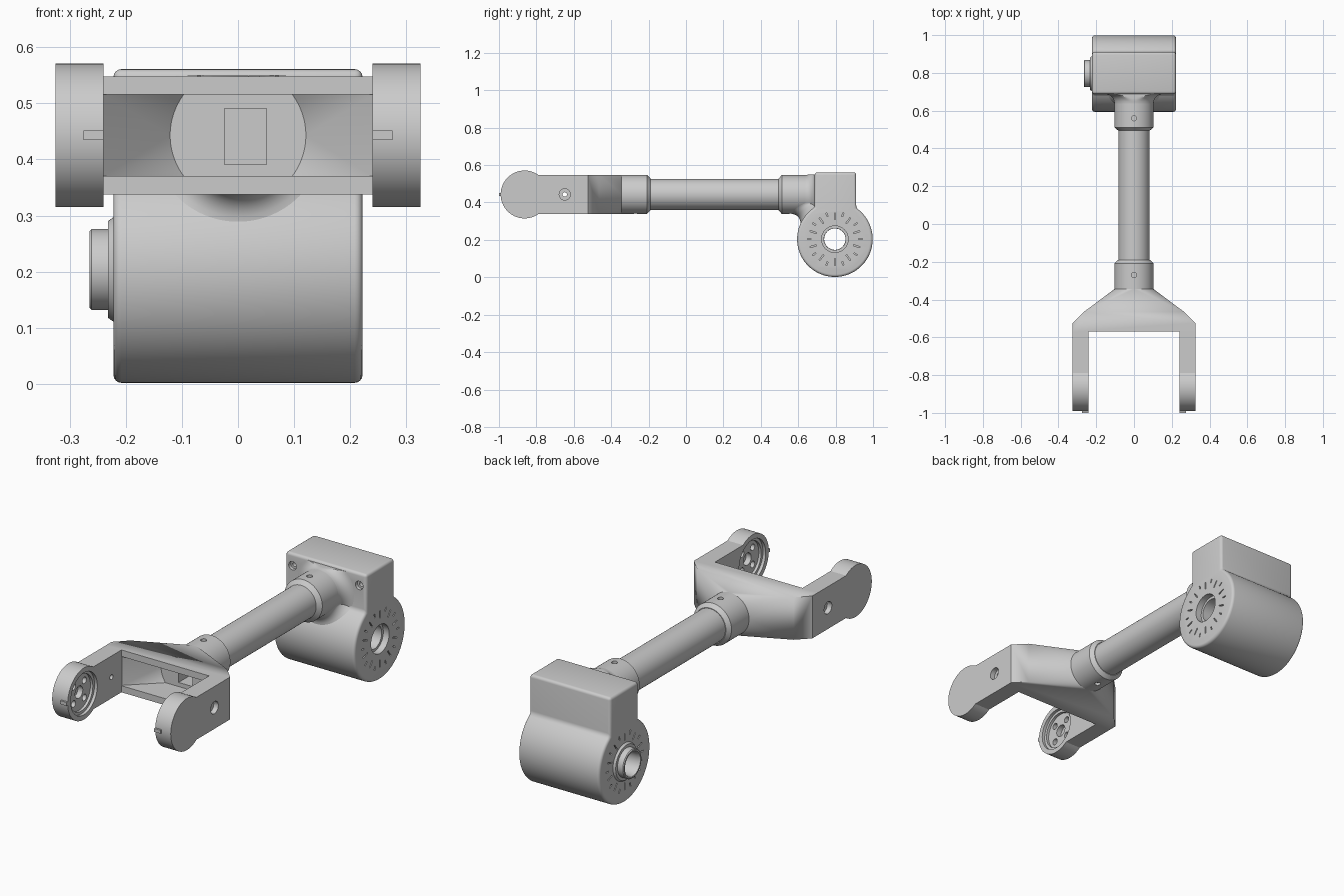
import bpy, bmesh
from math import sin, cos, pi, sqrt, asin, atan2, radians
from mathutils import Matrix, Vector

if "Cube" in bpy.data.objects:
    bpy.data.objects.remove(bpy.data.objects["Cube"])

CZ = 0.443            # height of the link axis
HY, HZ, HR = 0.796, 0.204, 0.202   # joint housing barrel centre and radius
LY = -0.863           # fork eye centre


def finish(name, bm):
    bmesh.ops.recalc_face_normals(bm, faces=bm.faces)
    me = bpy.data.meshes.new(name)
    bm.to_mesh(me)
    bm.free()
    ob = bpy.data.objects.new(name, me)
    bpy.context.collection.objects.link(ob)
    return ob


def apply(ob, kind, **props):
    m = ob.modifiers.new(kind, kind)
    for k, v in props.items():
        setattr(m, k, v)
    bpy.context.view_layer.objects.active = ob
    bpy.ops.object.modifier_apply(modifier=m.name)


def cut(ob, *cutters):
    for c in cutters:
        apply(ob, 'BOOLEAN', operation='DIFFERENCE', solver='EXACT', object=c)
        bpy.data.objects.remove(c)


def prism(name, yz, x0, x1):
    bm = bmesh.new()
    face = bm.faces.new([bm.verts.new((x0, y, z)) for y, z in yz])
    ext = bmesh.ops.extrude_face_region(bm, geom=[face])
    verts = [g for g in ext['geom'] if isinstance(g, bmesh.types.BMVert)]
    bmesh.ops.translate(bm, verts=verts, vec=(x1 - x0, 0, 0))
    return finish(name, bm)


def lathe(name, axis, c, profile, closed=False, n=64):
    """Revolve (radius, position) pairs around an axis line through c."""
    bm = bmesh.new()
    rings = []
    for r, a in profile:
        ring = []
        for i in range(n):
            u, v = r * cos(2 * pi * i / n), r * sin(2 * pi * i / n)
            p = {'X': (a, c[0] + u, c[1] + v),
                 'Y': (c[0] + u, a, c[1] + v),
                 'Z': (c[0] + u, c[1] + v, a)}[axis]
            ring.append(bm.verts.new(p))
        rings.append(ring)
    pairs = list(zip(rings, rings[1:])) + ([(rings[-1], rings[0])] if closed else [])
    for a, b in pairs:
        for i in range(n):
            j = (i + 1) % n
            bm.faces.new((a[i], a[j], b[j], b[i]))
    if not closed:
        bm.faces.new(rings[0])
        bm.faces.new(rings[-1])
    return finish(name, bm)


def boxes(name, mats):
    bm = bmesh.new()
    for m in mats:
        bmesh.ops.create_cube(bm, size=1, matrix=m)
    return finish(name, bm)


def box(center, size):
    return Matrix.Translation(center) @ Matrix.Diagonal((*size, 1))


def hull(name, pts):
    bm = bmesh.new()
    for p in pts:
        bm.verts.new(p)
    bmesh.ops.convex_hull(bm, input=bm.verts)
    bmesh.ops.dissolve_limit(bm, angle_limit=radians(0.5), verts=bm.verts, edges=bm.edges)
    return finish(name, bm)


def rect(y, w, h):
    return [(sx * w, y, CZ + sz * h) for sx in (-1, 1) for sz in (-1, 1)]


# Joint housing: barrel with a block on top
y0, y1, top = 0.688, 0.91, 0.561
a0 = pi - asin(sqrt(1 - ((HY - y0) / HR) ** 2))
a1 = asin(sqrt(1 - ((y1 - HY) / HR) ** 2)) + 2 * pi
arc = [a0 + (a1 - a0) * i / 72 for i in range(73)]
outline = [(HY + HR * cos(a), HZ + HR * sin(a)) for a in arc] + [(y1, top), (y0, top)]
housing = prism('joint_housing', outline, -0.222, 0.222)
apply(housing, 'BEVEL', width=0.014, segments=4, limit_method='ANGLE', angle_limit=radians(35))

# Shaft bore, screw holes and radial slots in the housing
cut(housing, lathe('bore', 'X', (HY, HZ),
                   [(0.058, -0.3), (0.058, 0.19), (0.071, 0.19), (0.071, 0.3)]))
for s in (-1, 1):
    cut(housing, lathe('screw', 'Y', (s * 0.183, 0.5),
                       [(0.021, 0.6), (0.021, 0.705), (0.011, 0.705), (0.011, 0.74)], n=24))
ticks = []
for s in (-1, 1):
    for i in range(20):
        r, length = (0.122, 0.036) if i % 2 else (0.137, 0.02)
        ticks.append(Matrix.Translation((s * 0.222, HY, HZ)) @ Matrix.Rotation(2 * pi * i / 20, 4, 'X')
                     @ box((0, r, 0), (0.02, length, 0.006)))
cut(housing, boxes('ticks', ticks))

# Output boss on the left end of the barrel
boss = lathe('output_boss', 'X', (HY, HZ),
             [(0.057, -0.2), (0.093, -0.2), (0.093, -0.222), (0.086, -0.232), (0.072, -0.232),
              (0.072, -0.261), (0.068, -0.265), (0.061, -0.265), (0.057, -0.25)], closed=True)

# Tube and its two end collars
tube = lathe('link_tube', 'Y', (0, CZ), [(0.083, -0.25), (0.083, 0.55)])
rear = lathe('rear_collar', 'Y', (0, CZ), [(0.083, 0.494), (0.104, 0.512), (0.104, 0.7)])
front = lathe('front_collar', 'Y', (0, CZ), [(0.104, -0.345), (0.104, -0.208), (0.086, -0.19)])
for ob, y in ((rear, 0.56), (front, -0.27)):
    for s in (-1, 1):
        cut(ob, lathe('pin', 'Z', (0, y), [(0.014, CZ + s * 0.09), (0.014, CZ + s * 0.12)], n=24))

# Fillet that blends the rear collar into the housing
bm = bmesh.new()
rings, n, R = [], 96, 0.05
for k in range(10):
    t = min(k, 8) / 8 * pi / 2
    ring = []
    for i in range(n):
        th = 2 * pi * i / n
        z_out = CZ + 0.154 * sin(th)
        dz = max(0, HR ** 2 - (z_out - HZ) ** 2)
        y_end = min(y0, HY - sqrt(dz))
        r = 0.104 + R * (1 - cos(t))
        y = y_end - R * (1 - sin(t)) + (0.03 if k == 9 else 0)
        ring.append(bm.verts.new((r * cos(th), y, min(CZ + r * sin(th), 0.55))))
    rings.append(ring)
for a, b in zip(rings, rings[1:]):
    for i in range(n):
        bm.faces.new((a[i], a[(i + 1) % n], b[(i + 1) % n], b[i]))
fillet = finish('collar_fillet', bm)

# Fork body: rectangle blending to the round collar, hollowed from the front
N = 64
circle = [(0.104 * cos(2 * pi * i / N), -0.345, CZ + 0.104 * sin(2 * pi * i / N)) for i in range(N)]
body = hull('fork_body', rect(-0.57, 0.325, 0.105) + rect(-0.525, 0.325, 0.105)
            + rect(-0.465, 0.265, 0.105) + circle)
ac = asin(0.0725 / 0.121)
sides = [b - ac + 2 * ac * i / 16 for b in (0, pi) for i in range(17)]
cut(body, hull('cavity', rect(-0.6, 0.24, 0.0725) + rect(-0.565, 0.24, 0.0725)
               + [(0.121 * cos(a), -0.43, CZ + 0.121 * sin(a)) for a in sides]),
    boxes('cable_slot', [box((0.013, -0.39, CZ - 0.002), (0.075, 0.12, 0.1))]))

# Fork arms with round eyes
q = asin(0.105 / 0.128)
eye = [q + (2 * pi - 2 * q) * i / 60 for i in range(61)]
arms = prism('fork_arms', [(LY + 0.128 * cos(a), CZ + 0.128 * sin(a)) for a in eye]
             + [(-0.57, CZ - 0.105), (-0.57, CZ + 0.105)], 0.24, 0.325)
cut(arms, lathe('recess', 'X', (LY, CZ),
                [(0.104, 0.22), (0.104, 0.255), (0.09, 0.255), (0.09, 0.268), (0.03, 0.268), (0.03, 0.295)]),
    lathe('arm_hole', 'X', (-0.648, CZ), [(0.012, 0.2), (0.012, 0.30), (0.03, 0.30), (0.03, 0.34)], n=32))
for i in range(4):
    a = pi / 4 + i * pi / 2
    cut(arms, lathe('bolt', 'X', (LY + 0.06 * cos(a), CZ + 0.06 * sin(a)),
                    [(0.016, 0.25), (0.016, 0.295)], n=24))
apply(arms, 'MIRROR')

# Index tabs on the front of the eyes
tabs = boxes('index_tabs', [box((s * 0.2575, -0.985, CZ), (0.035, 0.03, 0.017)) for s in (-1, 1)])

# Smooth shading with sharp edges kept
bpy.ops.object.select_all(action='DESELECT')
for ob in bpy.context.collection.objects:
    ob.select_set(True)
    bpy.context.view_layer.objects.active = ob
bpy.ops.object.shade_smooth_by_angle(angle=radians(25))
